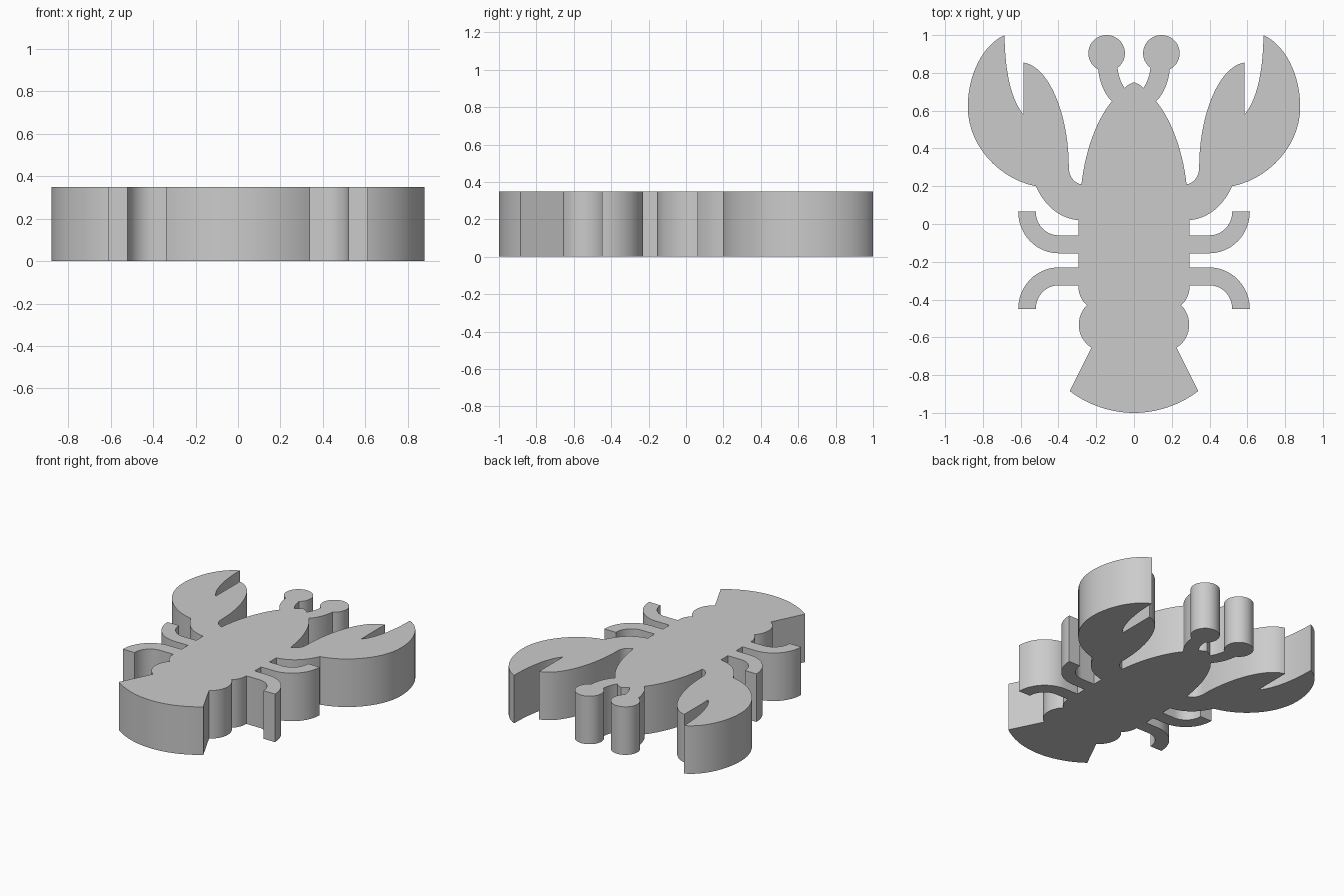
import bpy, bmesh, math
from mathutils import Vector
from mathutils.geometry import interpolate_bezier

if "Cube" in bpy.data.objects:
    bpy.data.objects.remove(bpy.data.objects["Cube"])

HEIGHT = 0.35
outline = [Vector((0, 0.75))]  # right half, from head tip to tail centre


def line(*pts):
    outline.extend(Vector(p) for p in pts)


def bez(c1, c2, end, n=14):
    pts = interpolate_bezier(outline[-1], Vector(c1), Vector(c2), Vector(end), n + 1)
    outline.extend(Vector(p[:2]) for p in pts[1:])


def arc(cx, cy, rx, ry, a0, a1, n=12):
    for i in range(n + 1):
        a = math.radians(a0 + (a1 - a0) * i / n)
        outline.append(Vector((cx + rx * math.cos(a), cy + ry * math.sin(a))))


# head tip and eye stalk with round eye
bez((0.02, 0.745), (0.035, 0.735), (0.05, 0.72), 4)
bez((0.07, 0.75), (0.083, 0.785), (0.087, 0.826), 6)
arc(0.145, 0.904, 0.097, 0.096, 234, -63, 32)
bez((0.185, 0.76), (0.16, 0.69), (0.117, 0.65), 8)

# side of the body
bez((0.2, 0.55), (0.26, 0.38), (0.278, 0.21))

# claw: inner finger, notch, outer finger
bez((0.315, 0.215), (0.345, 0.25), (0.345, 0.30), 8)
bez((0.345, 0.58), (0.45, 0.835), (0.585, 0.855), 18)
line((0.585, 0.58))
bez((0.655, 0.66), (0.685, 0.83), (0.685, 1.0))
bez((0.80, 0.95), (0.88, 0.79), (0.88, 0.62))
bez((0.88, 0.42), (0.72, 0.24), (0.52, 0.20))

# arm joining the body
bez((0.47, 0.09), (0.39, 0.03), (0.295, 0.02), 10)

# front leg, curling forward
line((0.295, -0.06))
arc(0.40, 0.065, 0.12, 0.125, -90, 0)
arc(0.40, 0.065, 0.213, 0.22, 0, -90)
line((0.295, -0.155))

# rear leg, curling backward
line((0.295, -0.23))
arc(0.40, -0.45, 0.213, 0.22, 90, 0)
arc(0.40, -0.45, 0.12, 0.125, 0, 90)
line((0.295, -0.325))

# tail segments and fan
bez((0.295, -0.365), (0.28, -0.405), (0.25, -0.43), 6)
bez((0.31, -0.49), (0.31, -0.60), (0.225, -0.655), 14)
line((0.34, -0.885))
bez((0.24, -0.96), (0.12, -1.0), (0, -1.0))

# mirror the half outline, then extrude the whole silhouette
left = [Vector((-p.x, p.y)) for p in reversed(outline[1:-1])]
bm = bmesh.new()
base = bm.faces.new([bm.verts.new((p.x, p.y, 0)) for p in outline + left])
ext = bmesh.ops.extrude_face_region(bm, geom=[base], use_keep_orig=True)
bmesh.ops.translate(bm, vec=(0, 0, HEIGHT),
                    verts=[g for g in ext["geom"] if isinstance(g, bmesh.types.BMVert)])
bmesh.ops.recalc_face_normals(bm, faces=bm.faces)
mesh = bpy.data.meshes.new("lobster_body")
bm.to_mesh(mesh)
bm.free()

grey = bpy.data.materials.new("light_grey")
grey.diffuse_color = (0.6, 0.6, 0.6, 1)
grey.use_nodes = True
grey.node_tree.nodes["Principled BSDF"].inputs["Base Color"].default_value = grey.diffuse_color
mesh.materials.append(grey)
lobster = bpy.data.objects.new("lobster_body", mesh)
bpy.context.collection.objects.link(lobster)
bpy.context.view_layer.objects.active = lobster
lobster.select_set(True)
bpy.ops.object.shade_smooth_by_angle(angle=math.radians(30))
